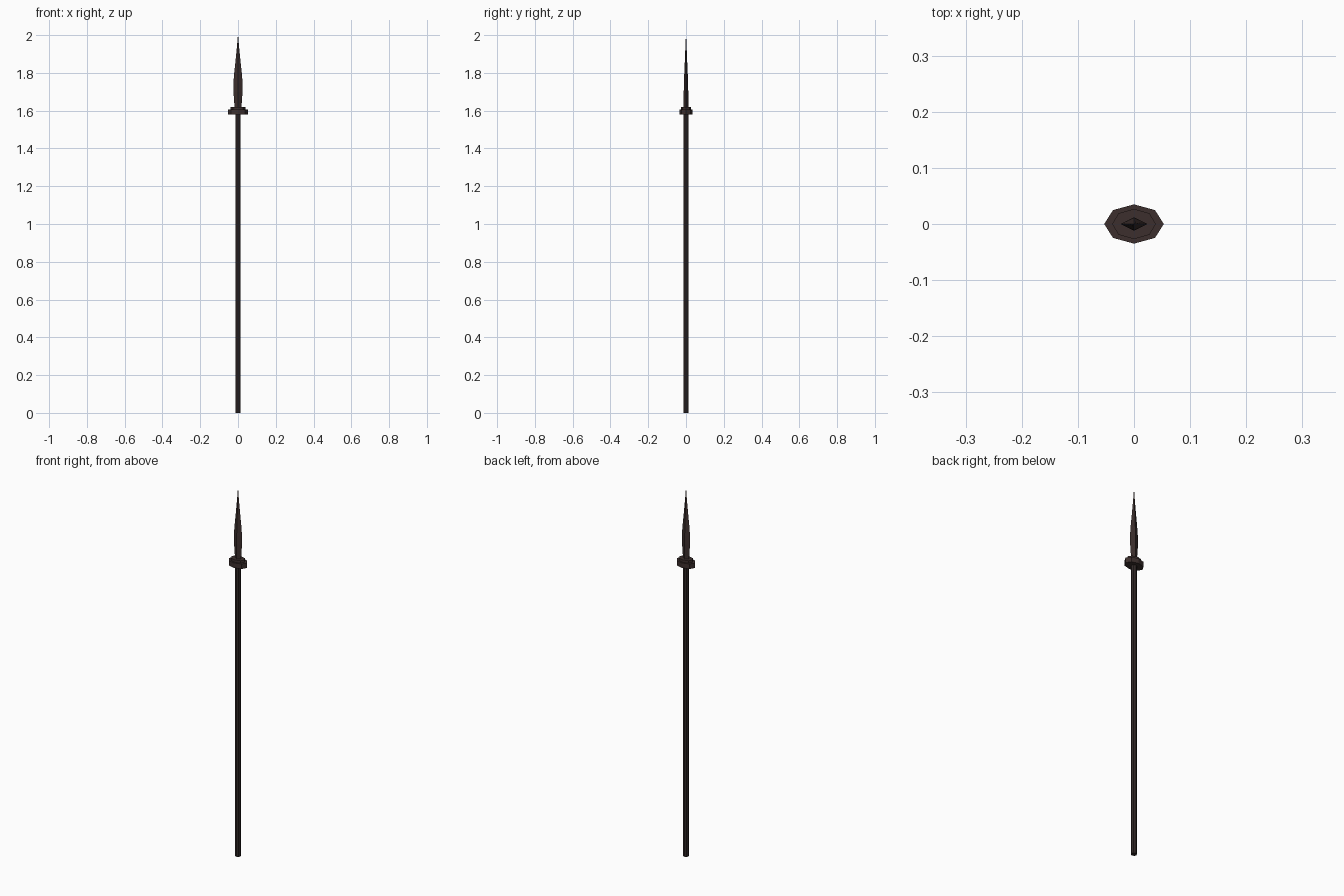
import bpy, bmesh
from math import cos, sin, tau

if "Cube" in bpy.data.objects:
    bpy.data.objects.remove(bpy.data.objects["Cube"])


def material(name, rgb):
    m = bpy.data.materials.new(name)
    m.diffuse_color = (*rgb, 1)
    m.use_nodes = True
    m.node_tree.nodes["Principled BSDF"].inputs["Base Color"].default_value = m.diffuse_color
    return m


def loft(name, sides, rings, mat):
    """Stack flat-shaded elliptical rings (z, x radius, y radius) and cap the ends."""
    bm = bmesh.new()
    loops = []
    for z, rx, ry in rings:
        loops.append([bm.verts.new((rx * cos(tau * i / sides), ry * sin(tau * i / sides), z))
                      for i in range(sides)])
    for a, b in zip(loops, loops[1:]):
        for i in range(sides):
            j = (i + 1) % sides
            bm.faces.new((a[i], a[j], b[j], b[i]))
    bm.faces.new(loops[0][::-1])
    bm.faces.new(loops[-1])
    bmesh.ops.remove_doubles(bm, verts=bm.verts, dist=1e-5)
    mesh = bpy.data.meshes.new(name)
    bm.to_mesh(mesh)
    bm.free()
    mesh.materials.append(mat)
    obj = bpy.data.objects.new(name, mesh)
    bpy.context.collection.objects.link(obj)
    return obj


wood = material("dark_wood", (0.03, 0.021, 0.02))
iron = material("dark_iron", (0.045, 0.028, 0.026))

# Long octagonal pole
loft("shaft", 8, [(0, 0.0145, 0.0145), (1.59, 0.0145, 0.0145)], wood)

# Two-step oval collar
loft("collar_lower", 8, [(1.58, 0.053, 0.035), (1.607, 0.053, 0.035)], iron)
loft("collar_upper", 8, [(1.607, 0.039, 0.027), (1.62, 0.039, 0.027)], iron)

# Diamond-section leaf blade
loft("blade", 4, [(1.61, 0.018, 0.012), (1.66, 0.021, 0.012), (1.70, 0.0245, 0.012),
                  (1.745, 0.0245, 0.0115), (1.80, 0.020, 0.009), (1.87, 0.0125, 0.006),
                  (1.94, 0.0055, 0.003), (2.0, 0.0005, 0.0005)], iron)
